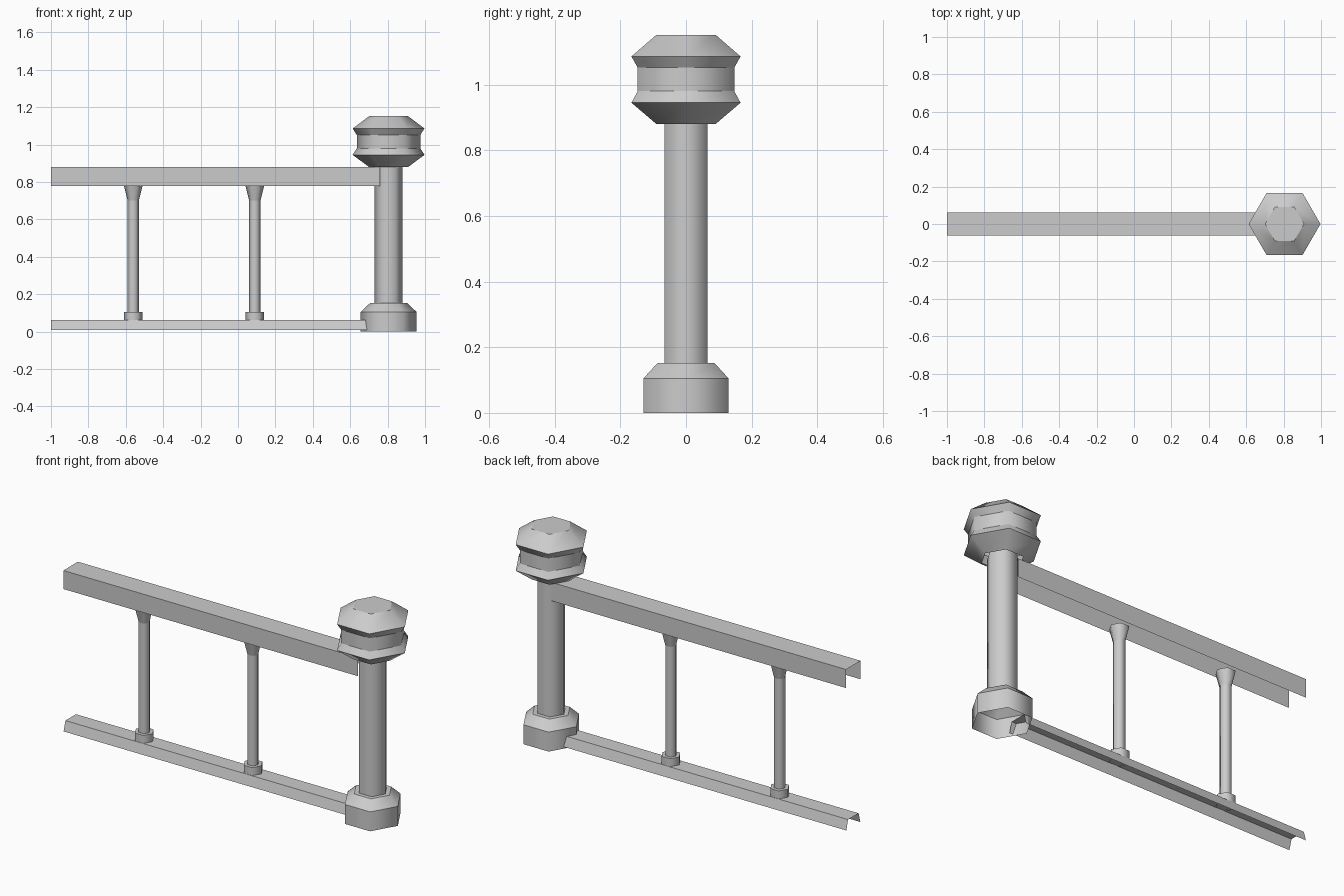
import bpy, bmesh, math

cube = bpy.data.objects.get("Cube")
if cube:
    bpy.data.objects.remove(cube, do_unlink=True)

grey = bpy.data.materials.new("plain_grey")
grey.use_nodes = True
colour = (0.6, 0.6, 0.6, 1)
grey.diffuse_color = colour
grey.node_tree.nodes["Principled BSDF"].inputs["Base Color"].default_value = colour

POST_X = 0.805


def finish(name, bm):
    mesh = bpy.data.meshes.new(name)
    bmesh.ops.recalc_face_normals(bm, faces=bm.faces)
    bm.to_mesh(mesh)
    bm.free()
    mesh.materials.append(grey)
    obj = bpy.data.objects.new(name, mesh)
    bpy.context.collection.objects.link(obj)
    return obj


def hex_turning(name, x, profile, cap_top=False):
    """Six-sided turned part from (radius, height) pairs, soft around and crisp between tiers."""
    bm = bmesh.new()
    rings = []
    for r, z in profile:
        ring = []
        for i in range(6):
            a = i * math.tau / 6
            ring.append(bm.verts.new((x + r * math.cos(a), r * math.sin(a), z)))
        rings.append(ring)
    for low, high in zip(rings, rings[1:]):
        for i in range(6):
            j = (i + 1) % 6
            face = bm.faces.new((low[i], low[j], high[j], high[i]))
            face.smooth = True
    if cap_top:
        bm.faces.new(rings[-1])
    for ring in rings:
        for i in range(6):
            edge = bm.edges.get((ring[i], ring[(i + 1) % 6]))
            edge.smooth = False
    return finish(name, bm)


def channel(name, end_x, top_y, foot_y, low, high):
    """Thin rail open underneath and at both ends."""
    bm = bmesh.new()
    section = [(-foot_y, low), (-top_y, high), (top_y, high), (foot_y, low)]
    near = [bm.verts.new((-1, y, z)) for y, z in section]
    far = [bm.verts.new((end_x, y, z)) for y, z in section]
    for i in range(3):
        bm.faces.new((near[i], near[i + 1], far[i + 1], far[i]))
    obj = finish(name, bm)
    # An open sheet: make the top panel face upward
    if obj.data.polygons[1].normal.z < 0:
        obj.data.flip_normals()
    return obj


# Rails
channel("hand_rail", 0.76, 0.062, 0.062, 0.78, 0.88)
channel("bottom_rail", 0.71, 0.045, 0.06, 0.01, 0.063)

# Newel post
hex_turning("post_base", POST_X, [(0.15, 0), (0.15, 0.105), (0.1, 0.152), (0.07, 0.152)])
hex_turning("post_shaft", POST_X, [(0.075, 0.15), (0.075, 0.9)])
hex_turning("post_finial", POST_X,
            [(0.104, 0.88), (0.192, 0.945), (0.17, 0.98), (0.17, 1.052),
             (0.192, 1.086), (0.104, 1.152)], cap_top=True)

# Balusters
for label, x in (("outer", -0.56), ("inner", 0.09)):
    hex_turning(label + "_baluster_foot", x, [(0.05, 0.06), (0.05, 0.106), (0.03, 0.106)])
    hex_turning(label + "_baluster_shaft", x, [(0.03, 0.1), (0.03, 0.7), (0.05, 0.78)])
